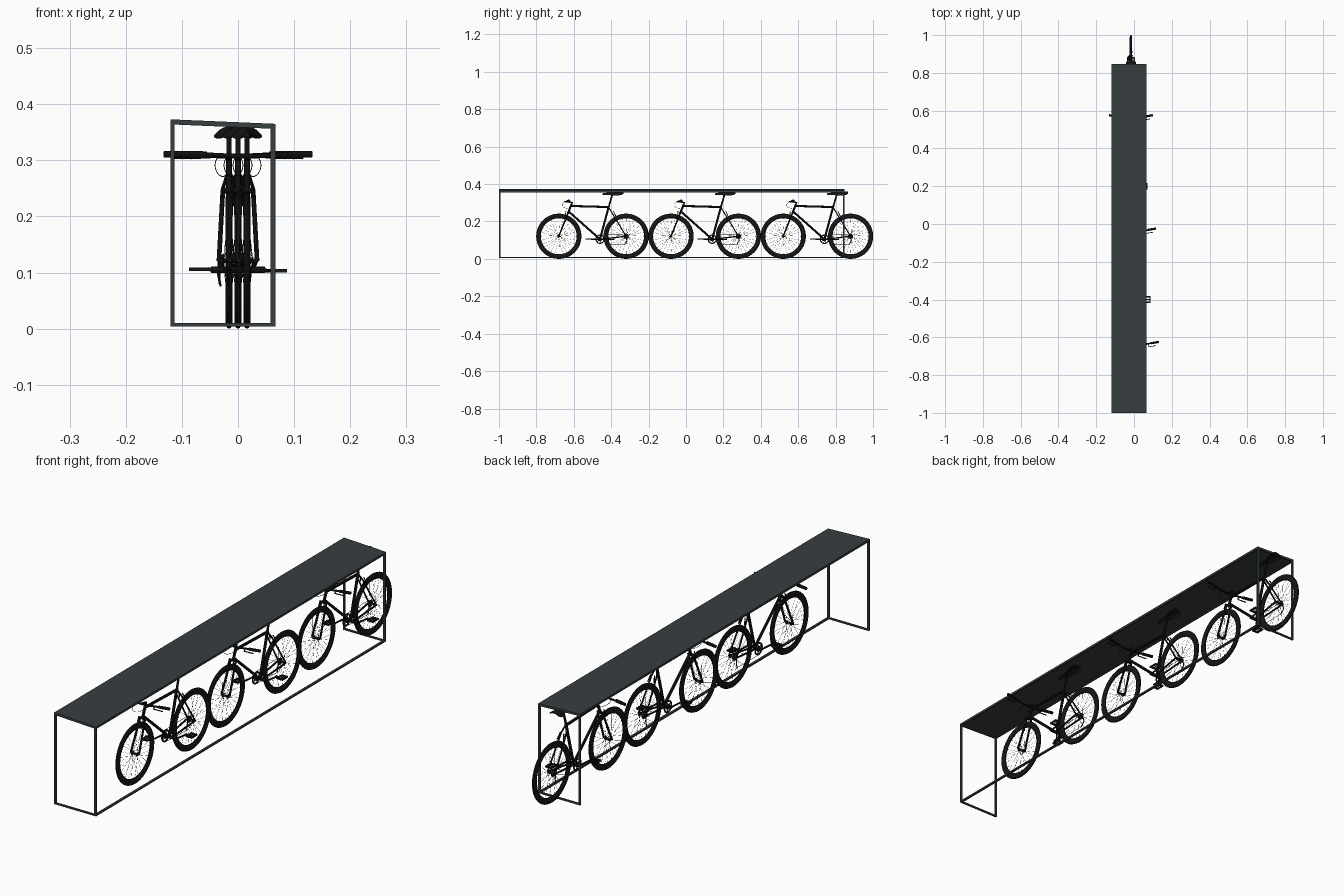
import bpy, bmesh, math
from mathutils import Vector

if "Cube" in bpy.data.objects:
    bpy.data.objects.remove(bpy.data.objects["Cube"])


def material(name, rgb):
    m = bpy.data.materials.new(name)
    m.diffuse_color = (*rgb, 1)
    m.use_nodes = True
    m.node_tree.nodes["Principled BSDF"].inputs["Base Color"].default_value = m.diffuse_color
    return m


STEEL = material("dark_steel", (0.038, 0.048, 0.052))
BLACK = material("black", (0.008, 0.008, 0.008))


def add(name, mesh, mat, smooth=True):
    if smooth:
        mesh.shade_smooth()
        mesh.set_sharp_from_angle(angle=math.radians(35))
    mesh.materials.clear()
    mesh.materials.append(mat)
    ob = bpy.data.objects.new(name, mesh)
    bpy.context.collection.objects.link(ob)
    return ob


def from_bmesh(name, bm, mat, smooth=True):
    bmesh.ops.recalc_face_normals(bm, faces=bm.faces)
    me = bpy.data.meshes.new(name)
    bm.to_mesh(me)
    bm.free()
    return add(name, me, mat, smooth)


def boxes(name, spans, mat, shear=0.0):
    """Boxes given as (x0, x1, y0, y1, z0, z1), optionally sloping in x."""
    bm = bmesh.new()
    for x0, x1, y0, y1, z0, z1 in spans:
        for v in bmesh.ops.create_cube(bm, size=1)["verts"]:
            x, y, z = (c + 0.5 for c in v.co)
            v.co = (x0 + (x1 - x0) * x, y0 + (y1 - y0) * y, z0 + (z1 - z0) * z)
            v.co.z += shear * (v.co.x + 0.12)
    return from_bmesh(name, bm, mat, False)


def tubes(name, paths, r, res=2, curved=False):
    """Round tubes along paths, turned into one mesh."""
    cu = bpy.data.curves.new(name, "CURVE")
    cu.dimensions = "3D"
    cu.bevel_depth, cu.bevel_resolution, cu.use_fill_caps = r, res, True
    for path in paths:
        s = cu.splines.new("NURBS" if curved else "POLY")
        s.points.add(len(path) - 1)
        for p, co in zip(s.points, path):
            p.co = (*co, 1)
        if curved:
            s.use_endpoint_u, s.order_u, s.resolution_u = True, 4, 5
    tmp = bpy.data.objects.new("tmp", cu)
    bpy.context.collection.objects.link(tmp)
    dg = bpy.context.evaluated_depsgraph_get()
    me = bpy.data.meshes.new_from_object(tmp.evaluated_get(dg))
    bpy.data.objects.remove(tmp)
    return add(name, me, BLACK)


def lathe(name, profile, y, z, n=48):
    """Closed (radius, x) profile spun around an axle parallel to x."""
    bm = bmesh.new()
    rings = []
    for i in range(n):
        a = math.tau * i / n
        rings.append([bm.verts.new((x, y + r * math.cos(a), z + r * math.sin(a))) for r, x in profile])
    k = len(profile)
    for i in range(n):
        a, b = rings[i], rings[(i + 1) % n]
        for j in range(k):
            bm.faces.new((a[j], a[(j + 1) % k], b[(j + 1) % k], b[j]))
    return from_bmesh(name, bm, BLACK)


def disc(r0, r1, x0, x1):
    return [(r0, x0), (r1, x0), (r1, x1), (r0, x1)]


def both(path):
    return [path, [(-x, y, z) for x, y, z in path]]


# Shelter: sloped roof sheet with rim, end frames and one long floor rail
X0, X1, Y0, Y1, T = -0.12, 0.067, -1.0, 0.847, 0.007
SLOPE = -0.008 / (X1 - X0)
boxes("roof_sheet", [(X0, X1, Y0, Y1, 0.368, 0.373)], STEEL, SLOPE)
boxes("roof_rim", [(X0, X0 + T, Y0, Y1, 0.364, 0.3685), (X1 - T, X1, Y0, Y1, 0.364, 0.3685),
                   (X0 + T, X1 - T, Y0, Y0 + T, 0.364, 0.3685),
                   (X0 + T, X1 - T, Y1 - T, Y1, 0.364, 0.3685)], STEEL, SLOPE)
for end, y in (("front", Y0), ("back", Y1 - T)):
    boxes(end + "_left_post", [(X0, X0 + T, y, y + T, 0.004, 0.365)], STEEL)
    boxes(end + "_right_post", [(X1 - T - 0.002, X1, y, y + T, 0.004, 0.358)], STEEL)
    boxes(end + "_floor_bar", [(X0 + T, X1 - T, y, y + T, 0.004, 0.010)], STEEL)
boxes("right_floor_rail", [(X1 - T - 0.002, X1, Y0 + T, Y1 - T, 0.004, 0.010)], STEEL)

# Bicycle, built once at the front position
parts = []
FY, RY, AZ = -0.68, -0.32, 0.121
BB = (0, -0.46, 0.105)
HEAD, CROWN, SEAT = (0, -0.613, 0.29), (0, -0.632, 0.242), (0, -0.412, 0.283)

# Wheels
for side, y in (("front", FY), ("rear", RY)):
    tyre = [(0.1095 + 0.0115 * math.cos(a), 0.0065 * math.sin(a))
            for a in (math.tau * i / 12 for i in range(12))]
    parts.append(lathe(side + "_tyre", tyre, y, AZ))
    parts.append(lathe(side + "_rim", [(0.096, -0.002), (0.102, -0.005), (0.102, 0.005), (0.096, 0.002)], y, AZ))
    parts.append(lathe(side + "_hub", [(0.001, -0.018), (0.003, -0.018), (0.003, -0.012), (0.007, -0.012),
                                       (0.007, -0.009), (0.004, -0.008), (0.004, 0.008), (0.007, 0.009),
                                       (0.007, 0.012), (0.003, 0.012), (0.003, 0.018), (0.001, 0.018)], y, AZ, 16))
    spokes = []
    for i in range(28):
        a = math.tau * i / 28
        b = a + (0.9 if i % 4 < 2 else -0.9)
        sx = 0.010 if i % 2 else -0.010
        spokes.append([(sx, y + 0.006 * math.cos(b), AZ + 0.006 * math.sin(b)),
                       (0, y + 0.098 * math.cos(a), AZ + 0.098 * math.sin(a))])
    parts.append(tubes(side + "_spokes", spokes, 0.0004, 0))

# Frame and fork
parts.append(tubes("main_frame", [[HEAD, CROWN], [(0, -0.616, 0.283), (0, -0.412, 0.277)],
                                  [(0, -0.628, 0.254), BB], [BB, SEAT]], 0.0056))
parts.append(tubes("seat_stays", both([(0.003, -0.413, 0.275), (0.011, -0.398, 0.25), (0.017, RY, AZ)]), 0.0032))
parts.append(tubes("chain_stays", both([(0.005, -0.455, 0.106), (0.011, -0.43, 0.108), (0.017, RY, AZ)]), 0.0036))
parts.append(tubes("fork_blades", both([(0.011, -0.630, 0.247), (0.018, FY, AZ)]), 0.0042))
parts.append(tubes("fork_crown", [[(-0.012, -0.632, 0.246), (0.012, -0.632, 0.246)]], 0.005))
parts.append(tubes("brake_arms", both([(0.008, -0.642, 0.256), (0.013, -0.645, 0.232)])
                   + both([(0.008, -0.388, 0.256), (0.014, -0.376, 0.23)]), 0.0022))

# Handlebar, stem, grips and levers
parts.append(tubes("stem", [[HEAD, (0, -0.609, 0.301), (0, -0.64, 0.307)]], 0.005))
BAR = [(0, -0.64, 0.307), (0.03, -0.639, 0.308), (0.07, -0.632, 0.310), (0.115, -0.624, 0.311)]
parts.append(tubes("handlebar", both(BAR), 0.004))
parts.append(tubes("grips", both([(0.072, -0.6315, 0.310), (0.116, -0.624, 0.311)]), 0.006))
parts.append(tubes("brake_levers", both([(0.058, -0.634, 0.309), (0.062, -0.650, 0.306), (0.1, -0.644, 0.304)]), 0.0022))
parts.append(tubes("cables", both([(0.02, -0.639, 0.305), (0.026, -0.665, 0.298), (0.026, -0.665, 0.277),
                                   (0.010, -0.64, 0.267), (0.003, -0.612, 0.276)]), 0.0008, 1, True))

# Saddle and seat post
parts.append(tubes("seat_post", [[SEAT, (0, -0.394, 0.343)]], 0.0045))
parts.append(tubes("saddle_rails", both([(0.004, -0.432, 0.348), (0.008, -0.41, 0.343),
                                         (0.009, -0.375, 0.343), (0.012, -0.348, 0.35)]), 0.0017, 1))
bm = bmesh.new()
rows = []
for y, w, top, drop in ((-0.446, 0.004, 0.349, 0.004), (-0.440, 0.007, 0.353, 0.008), (-0.415, 0.009, 0.354, 0.010),
                        (-0.388, 0.014, 0.355, 0.013), (-0.365, 0.023, 0.358, 0.016),
                        (-0.345, 0.027, 0.3605, 0.016), (-0.335, 0.020, 0.360, 0.009)):
    rows.append([bm.verts.new((w * t, y, top - drop * t * t)) for t in (i / 5 for i in range(-5, 6))]
                + [bm.verts.new((w * t, y, top - drop * t * t - 0.006 + 0.003 * t * t))
                   for t in (i / 5 for i in range(5, -6, -1))])
for a, b in zip(rows, rows[1:]):
    for j in range(22):
        bm.faces.new((a[j], a[(j + 1) % 22], b[(j + 1) % 22], b[j]))
bm.faces.new(rows[0])
bm.faces.new(rows[-1])
parts.append(from_bmesh("saddle", bm, BLACK))

# Drivetrain on the left (-x) side
parts.append(tubes("crank_axle", [[(-0.032, *BB[1:]), (0.032, *BB[1:])]], 0.006))
parts.append(lathe("chainring", disc(0.019, 0.025, -0.019, -0.016), *BB[1:], 32))
parts.append(lathe("chainring_inner", disc(0.004, 0.011, -0.020, -0.015), *BB[1:], 20))
arms = [[(-0.0175, *BB[1:]), (-0.0175, BB[1] + 0.021 * math.cos(a), BB[2] + 0.021 * math.sin(a))]
        for a in (math.tau * i / 5 for i in range(5))]
parts.append(tubes("chainring_arms", arms, 0.002, 1))
parts.append(lathe("sprockets", [(0.004, -0.008), (0.014, -0.008), (0.008, -0.016), (0.004, -0.016)], RY, AZ, 24))
parts.append(tubes("chain", [[(-0.0175, BB[1], BB[2] + 0.025), (-0.014, RY, AZ + 0.012)],
                             [(-0.0175, BB[1], BB[2] - 0.025), (-0.014, RY - 0.008, 0.078)]], 0.001, 0))
parts.append(tubes("derailleur", [[(-0.018, RY, AZ), (-0.020, RY + 0.005, 0.100), (-0.015, RY - 0.008, 0.076)]], 0.0022, 1))
parts.append(tubes("crank_arms", [[(0.030, *BB[1:]), (0.036, -0.400, 0.103)],
                                  [(-0.030, *BB[1:]), (-0.036, -0.520, 0.106)]], 0.0035))
for side, s, y, z in (("right", 1, -0.400, 0.103), ("left", -1, -0.520, 0.106)):
    parts.append(tubes(side + "_pedal_axle", [[(s * 0.034, y, z), (s * 0.07, y, z)]], 0.002))
    parts.append(boxes(side + "_pedal", [(s * 0.043, s * 0.071, y + d, y + d + 0.008, z - 0.003, z + 0.003)
                                         for d in (-0.018, 0.010)]
                       + [(s * x, s * (x + 0.004), y - 0.012, y + 0.012, z - 0.003, z + 0.003)
                          for x in (0.043, 0.067)], BLACK))

# Three bicycles in a row, each shifted a little sideways
for ob in parts:
    for i, offset in enumerate(((0.016, 0, 0), (0, 0.6, 0), (-0.016, 1.2, 0))):
        bike = ob if i == 0 else ob.copy()
        if i:
            bike.name = ob.name + "_" + str(i + 1)
            bpy.context.collection.objects.link(bike)
        bike.location = Vector(offset)
